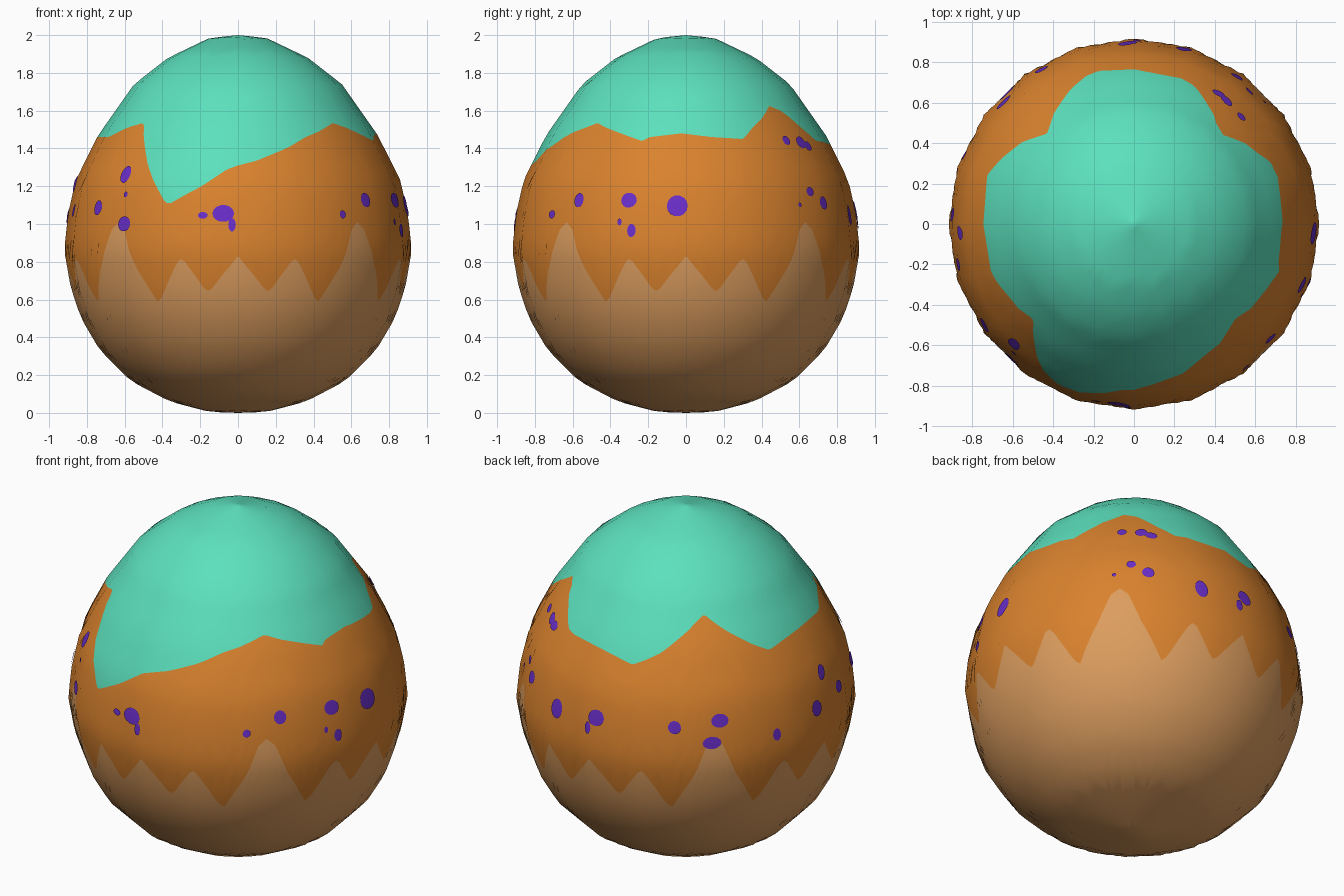
import bpy
from math import sin, cos, radians, pi
from mathutils import Vector

default_cube = bpy.data.objects.get("Cube")
if default_cube:
    bpy.data.objects.remove(default_cube, do_unlink=True)

SIDES = 20
COLUMNS = 240

# Egg outline: height, radius
PROFILE = [(0, 0), (.005, .15), (.06, .36), (.17, .57), (.33, .73), (.5, .83),
           (.66, .885), (.86, .92), (1.05, .9), (1.23, .86), (1.47, .74),
           (1.74, .55), (1.88, .37), (1.985, .15), (2, 0)]

# Lower zigzag, repeated and mirrored in every quarter: angle, height
ZIGZAG = [(0, .83), (9, .66), (11, .64), (18, .8), (20, .82), (28, .61),
          (30, .59), (38, .81), (42, .97), (45, 1.01)]

# Upper wavy edge around the egg: angle from the front, height
EDGE = [(0, 1.31), (7, 1.335), (21, 1.41), (29, 1.46), (47, 1.535), (72, 1.44),
        (75, 1.46), (88, 1.48), (101, 1.46), (114, 1.45), (120, 1.51),
        (135, 1.625), (141, 1.6), (157, 1.44), (180, 1.42), (193, 1.38),
        (204, 1.45), (220, 1.6), (224, 1.63), (231, 1.57), (245, 1.46),
        (251, 1.42), (270, 1.46), (292, 1.46), (303, 1.505), (313, 1.535),
        (314.5, 1.52), (334, 1.11), (336, 1.11), (347, 1.2), (356, 1.29), (360, 1.31)]

# Spots: angle from the front, height, half width, half height
SPOTS = [(315, 1.26, .035, .045), (317, 1.155, .014, .015), (304, 1.085, .04, .04),
         (318, 1, .045, .04), (348, 1.045, .026, .018), (355, 1.055, .058, .045),
         (358, .995, .02, .035), (38, 1.05, .022, .022), (50, 1.125, .034, .038),
         (70, 1.125, .045, .04), (71.5, .965, .024, .035), (67, 1.01, .012, .018),
         (87, 1.095, .056, .056), (135, 1.44, .026, .024), (143, 1.43, .034, .03),
         (147, 1.41, .034, .025), (139, 1.17, .026, .024), (133, 1.1, .012, .012),
         (145, 1.11, .034, .035), (164, 1.045, .04, .055), (182, 1.075, .048, .045),
         (179, 1.01, .02, .035), (211, 1.08, .036, .036), (227, 1.11, .048, .038),
         (224, .99, .052, .035), (248, .98, .024, .035), (267, 1.04, .036, .045),
         (273, 1.21, .036, .042), (283, 1.07, .032, .035)]


def make_material(name, color):
    mat = bpy.data.materials.new(name)
    mat.use_nodes = True
    mat.diffuse_color = (*color, 1)
    mat.node_tree.nodes["Principled BSDF"].inputs["Base Color"].default_value = (*color, 1)
    return mat


def interpolate(points, value):
    for (a, b), (c, d) in zip(points, points[1:]):
        if value <= c:
            return b + (d - b) * (value - a) / (c - a)
    return points[-1][1]


def zigzag(angle):
    quarter = angle % 90
    return interpolate(ZIGZAG, min(quarter, 90 - quarter))


def edge(angle):
    return interpolate(EDGE, angle % 360)


def surface(angle, z, lift=0):
    """Point on the many-sided egg."""
    step = 360 / SIDES
    facet = cos(radians(step / 2)) / cos(radians(angle % step - step / 2))
    r = interpolate(PROFILE, z) * facet + lift
    return Vector((r * sin(radians(angle)), -r * cos(radians(angle)), z))


def soft_normal(angle, z):
    """Rounded shading direction, so the sides blend into each other."""
    low, high = max(z - .08, 0), min(z + .08, 2)
    slope = (interpolate(PROFILE, high) - interpolate(PROFILE, low)) / (high - low)
    if z < .001 or z > 1.999:
        return Vector((0, 0, 1 if z > 1 else -1))
    return Vector((sin(radians(angle)), -cos(radians(angle)), -slope)).normalized()


def make_object(name, coords, faces, mat, lift=0):
    """Mesh from (angle, height) pairs laid on the egg."""
    normals = [soft_normal(a, z) for a, z in coords]
    points = [surface(a, z) + n * lift for (a, z), n in zip(coords, normals)]
    mesh = bpy.data.meshes.new(name)
    mesh.from_pydata(points, [], faces)
    mesh.materials.append(mat)
    mesh.shade_smooth()
    mesh.normals_split_custom_set_from_vertices(normals)
    obj = bpy.data.objects.new(name, mesh)
    bpy.context.collection.objects.link(obj)
    return obj


def make_band(name, bottom, top, ease, rows, mat):
    """Ring of the egg between two edges; it closes in a fan at a pole."""
    coords, faces = [], []
    for row in range(rows + 1):
        t = ease(row / rows)
        for col in range(COLUMNS):
            angle = col * 360 / COLUMNS
            low, high = bottom(angle), top(angle)
            coords.append((angle, low + (high - low) * t))
    for row in range(rows):
        for col in range(COLUMNS):
            a, b = row * COLUMNS + col, row * COLUMNS + (col + 1) % COLUMNS
            face = [a, b, b + COLUMNS, a + COLUMNS]
            if coords[a][1] < .0001:
                face = [a, b + COLUMNS, a + COLUMNS]
            elif coords[a + COLUMNS][1] > 1.9999:
                face = [a, b, a + COLUMNS]
            faces.append(face)
    return make_object(name, coords, faces, mat)


def make_spot(name, angle, z, width, height, mat):
    """Thin oval plate following the egg."""
    count, rings = 14, 3
    degrees = width / interpolate(PROFILE, z) * 180 / pi
    coords = [(angle, z)]
    for ring in range(1, rings + 1):
        for i in range(count):
            turn, size = 2 * pi * i / count, ring / rings
            coords.append((angle + degrees * size * cos(turn), z + height * size * sin(turn)))
    faces = [(0, 1 + i, 1 + (i + 1) % count) for i in range(count)]
    for ring in range(rings - 1):
        for i in range(count):
            a, b = 1 + ring * count + i, 1 + ring * count + (i + 1) % count
            faces.append((a, a + count, b + count, b))
    return make_object(name, coords, faces, mat, .006)


tan = make_material("tan", (.72, .34, .115))
orange = make_material("orange", (.70, .225, .027))
teal = make_material("teal", (.107, .75, .51))
purple = make_material("purple", (.14, .027, .58))

# Egg shell in three colour bands
make_band("lower_shell", lambda a: 0, zigzag, lambda t: 1 - cos(t * pi / 2), 18, tan)
make_band("middle_band", zigzag, edge, lambda t: t, 8, orange)
make_band("upper_shell", edge, lambda a: 2, lambda t: sin(t * pi / 2), 18, teal)

# Spots
for number, spot in enumerate(SPOTS):
    make_spot(f"spot_{number + 1}", *spot, purple)
